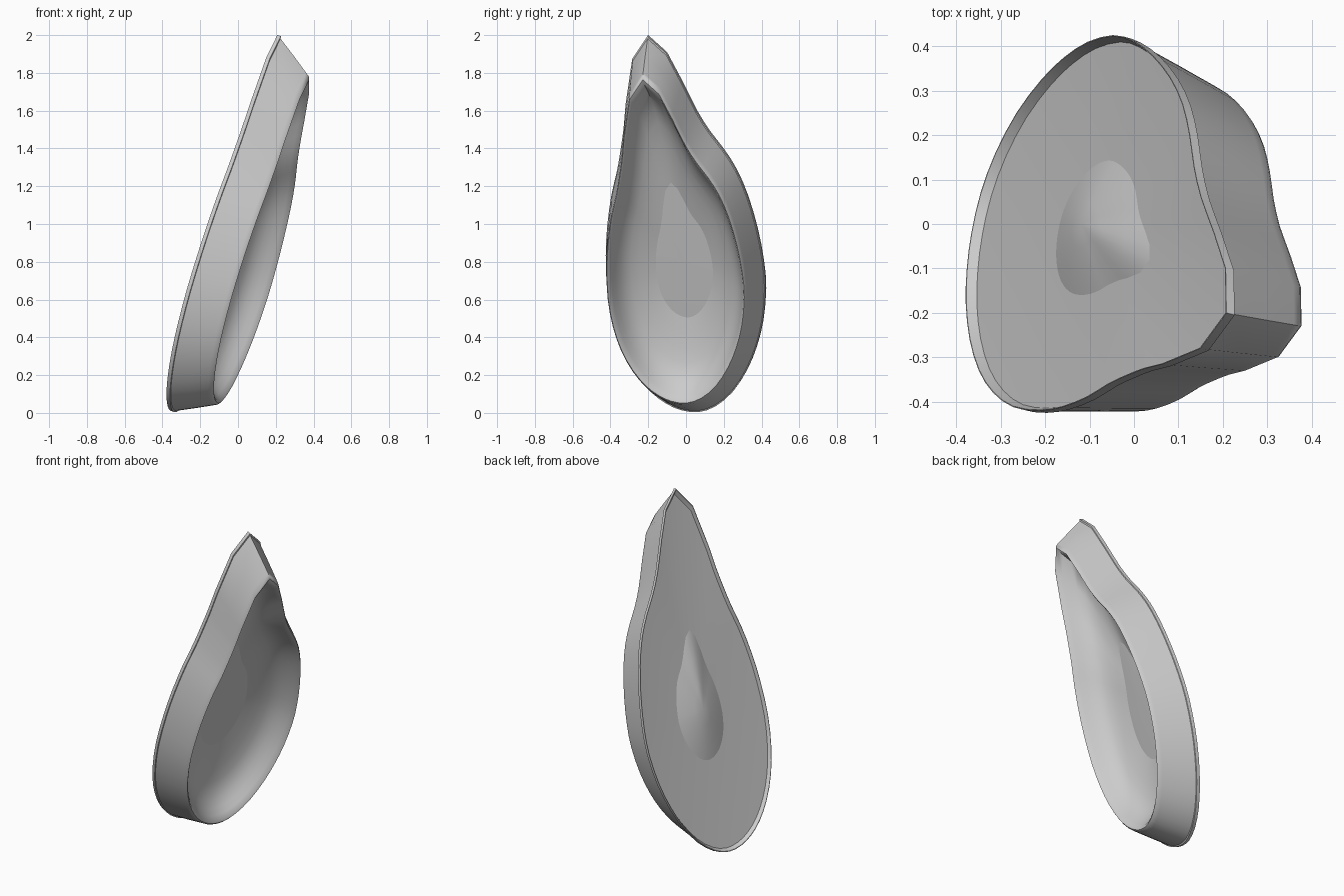
import bpy, bmesh
from mathutils import Vector

if "Cube" in bpy.data.objects:
    bpy.data.objects.remove(bpy.data.objects["Cube"])

# Teardrop outline seen from the side (y, z), starting at the tip
OUTLINE = [(-.20, 2.0), (-.10, 1.91), (-.02, 1.76), (.06, 1.60), (.13, 1.49), (.20, 1.40),
           (.27, 1.29), (.33, 1.15), (.38, .98), (.413, .81), (.425, .66), (.41, .49),
           (.375, .35), (.325, .23), (.25, .115), (.16, .04), (.07, .01), (-.02, .02),
           (-.10, .055), (-.18, .115), (-.26, .21), (-.33, .335), (-.38, .48), (-.412, .65),
           (-.42, .84), (-.412, 1.0), (-.39, 1.16), (-.36, 1.29), (-.34, 1.41),
           (-.325, 1.52), (-.315, 1.64), (-.28, 1.88)]


def smooth_outline(pts):
    # add a curved midpoint to every span except the faceted tip
    out, n = [], len(pts)
    for i in range(n):
        a, b, c, d = (Vector(pts[(i + k) % n]) for k in (-1, 0, 1, 2))
        out.append(b)
        if 2 <= i <= n - 4:
            out.append((9 * (b + c) - a - d) / 16)
    return out


POINTS = smooth_outline(OUTLINE)


def on_plane(y, z):
    # leaning back plane of the piece
    return Vector((-.367 + .265 * y + .314 * z, y, z))


NORMAL = Vector((1, -.265, -.319)).normalized()
CENTRE = on_plane(0, .8)


def rings(name, profile, angle=.6):
    # skin scaled copies of the outline; profile = (scale, depth); scale 0 makes a centre point
    bm = bmesh.new()
    prev = None
    n = len(POINTS)
    for s, d in profile:
        if s == 0:
            ring = [bm.verts.new(CENTRE + NORMAL * d)]
        else:
            ring = [bm.verts.new(CENTRE + (on_plane(*p) - CENTRE) * s + NORMAL * d)
                    for p in POINTS]
        if prev:
            for i in range(n):
                j = (i + 1) % n
                if len(prev) == 1:
                    bm.faces.new((prev[0], ring[i], ring[j]))
                elif len(ring) == 1:
                    bm.faces.new((prev[j], prev[i], ring[0]))
                else:
                    bm.faces.new((prev[j], prev[i], ring[i], ring[j]))
        prev = ring
    bmesh.ops.recalc_face_normals(bm, faces=bm.faces)
    me = bpy.data.meshes.new(name)
    bm.to_mesh(me)
    bm.free()
    ob = bpy.data.objects.new(name, me)
    bpy.context.collection.objects.link(ob)
    bpy.ops.object.select_all(action='DESELECT')
    ob.select_set(True)
    bpy.context.view_layer.objects.active = ob
    bpy.ops.object.shade_smooth_by_angle(angle=angle)
    return ob


# Back plate: faintly dished sheet with a narrow slanted lip
rings("back_plate", [(0, .048), (.975, .02), (.995, 0), (1, 0), (1, .02), (.99, .022)])

# Shell: tapered wall, rolled rim, then a dish whose middle pokes through the plate
rings("dish_shell", [
    (.99, .022), (.935, .12), (.885, .205), (.873, .225), (.86, .232), (.845, .226),
    (.82, .203), (.79, .172), (.75, .14), (.70, .112), (.64, .091), (.55, .07), (.45, .052),
    (.36, .038), (.24, .02), (.12, .006), (0, -.004)], 1.0)
